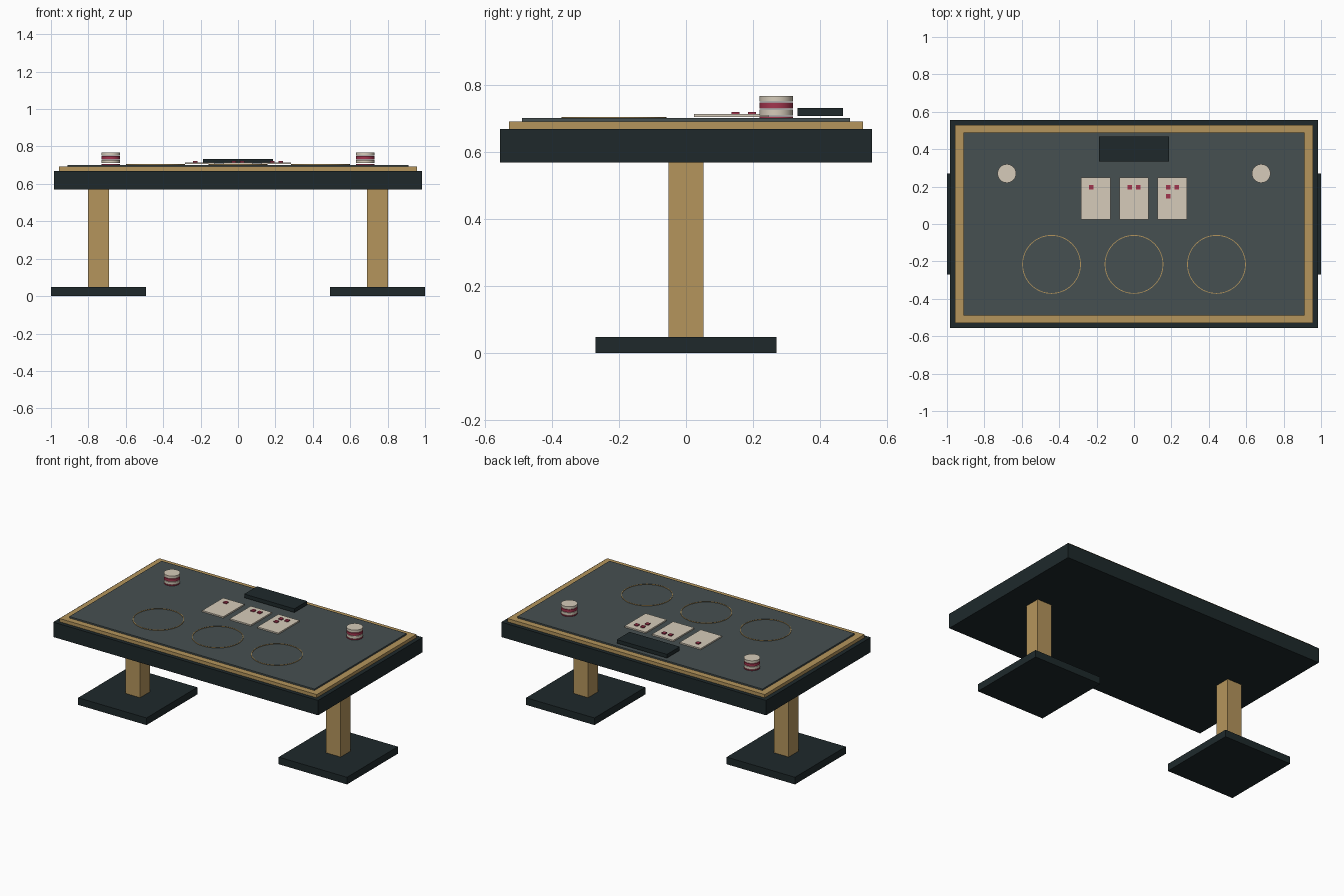
import bpy, bmesh, math

if "Cube" in bpy.data.objects:
    bpy.data.objects.remove(bpy.data.objects["Cube"])


def material(name, rgb):
    m = bpy.data.materials.new(name)
    m.diffuse_color = (*rgb, 1)
    m.use_nodes = True
    m.node_tree.nodes["Principled BSDF"].inputs["Base Color"].default_value = m.diffuse_color
    return m


DARK = material("dark_paint", (0.013, 0.022, 0.024))
GOLD = material("warm_wood", (0.46, 0.30, 0.107))
FELT = material("felt", (0.061, 0.08, 0.082))
CREAM = material("cream", (0.67, 0.60, 0.49))
RED = material("red", (0.36, 0.035, 0.075))


def box(name, x, y, z0, z1, sx, sy, mat):
    """Box centred on x, y with full widths sx, sy, spanning z0 to z1."""
    bpy.ops.mesh.primitive_cube_add(size=1, location=(x, y, (z0 + z1) / 2))
    ob = bpy.context.object
    ob.name = name
    ob.scale = (sx, sy, z1 - z0)
    bpy.ops.object.transform_apply(location=False, rotation=False, scale=True)
    ob.data.materials.append(mat)
    return ob


def chip(name, x, y, z0, z1, r, mat):
    bpy.ops.mesh.primitive_cylinder_add(vertices=32, radius=r, depth=z1 - z0,
                                        location=(x, y, (z0 + z1) / 2))
    ob = bpy.context.object
    ob.name = name
    ob.data.materials.append(mat)
    bpy.ops.object.shade_smooth_by_angle(angle=math.radians(35))


def ring(name, x, y, z0, z1, r0, r1, mat, n=64):
    """Flat ring made by spinning a rectangular profile."""
    bm = bmesh.new()
    pts = [(r0, z0), (r1, z0), (r1, z1), (r0, z1)]
    vs = [bm.verts.new((r, 0, z)) for r, z in pts]
    edges = [bm.edges.new((vs[i], vs[(i + 1) % 4])) for i in range(4)]
    bmesh.ops.spin(bm, geom=vs + edges, cent=(0, 0, 0), axis=(0, 0, 1),
                   angle=math.tau, steps=n, use_merge=True)
    bmesh.ops.remove_doubles(bm, verts=bm.verts, dist=1e-5)
    bmesh.ops.recalc_face_normals(bm, faces=bm.faces)
    me = bpy.data.meshes.new(name)
    bm.to_mesh(me)
    bm.free()
    me.materials.append(mat)
    ob = bpy.data.objects.new(name, me)
    ob.location = (x, y, 0)
    bpy.context.collection.objects.link(ob)


# Table top: slab, raised wooden rail, felt
box("table_slab", 0, 0, 0.57, 0.67, 1.97, 1.112, DARK)
box("wood_rail", 0, 0, 0.67, 0.692, 1.914, 1.06, GOLD)
box("felt_surface", 0, 0, 0.692, 0.702, 1.824, 0.98, FELT)

# Pedestals and chip stacks on both sides
for side, s in (("left", -1), ("right", 1)):
    box(f"{side}_foot", s * 0.746, 0, 0, 0.048, 0.508, 0.54, DARK)
    box(f"{side}_column", s * 0.746, 0, 0.048, 0.57, 0.11, 0.106, GOLD)
    for i in range(4):
        z = 0.69 + i * 0.0205
        chip(f"{side}_chip_{i + 1}", s * 0.68, 0.27, z, z + 0.0175, 0.05,
             CREAM if i % 2 else RED)

# Betting circles
for i in (-1, 0, 1):
    ring(f"betting_circle_{i + 2}", i * 0.441, -0.216, 0.701, 0.7055,
         0.153, 0.157, GOLD)

# Cards with one, two and three pips
PIPS = [(-0.023, 0.197), (0.023, 0.197), (-0.023, 0.148)]
for i in range(3):
    x = (i - 1) * 0.205
    box(f"card_{i + 1}", x, 0.136, 0.705, 0.714, 0.157, 0.223, CREAM)
    for j, (px, py) in enumerate(PIPS[:i + 1]):
        box(f"card_{i + 1}_pip_{j + 1}", x + px, py, 0.713, 0.721,
            0.024, 0.024, RED)

# Dealer tray
box("dealer_tray", 0, 0.401, 0.708, 0.733, 0.373, 0.136, DARK)
